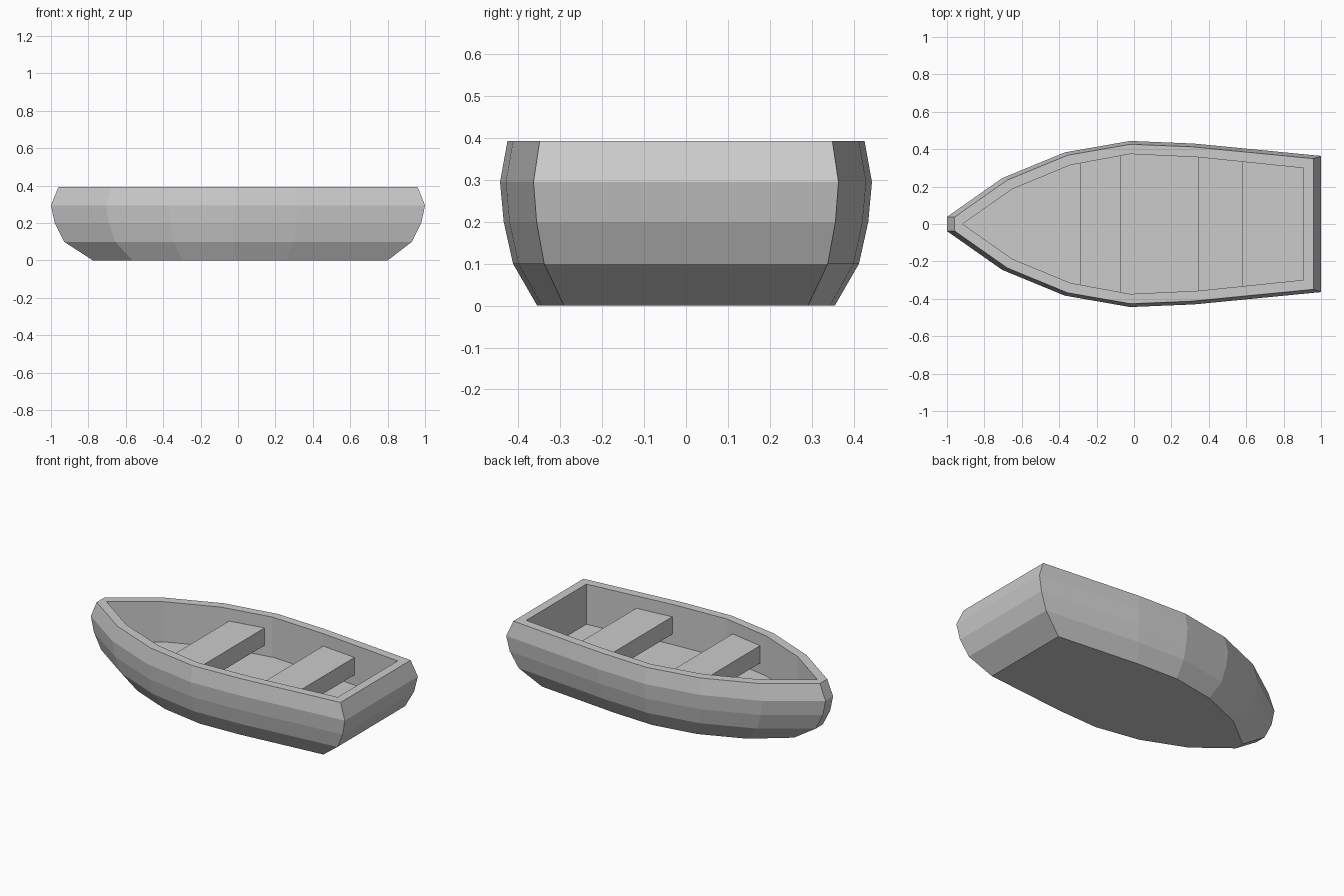
import bpy, bmesh

if "Cube" in bpy.data.objects:
    bpy.data.objects.remove(bpy.data.objects["Cube"])

# Half outlines from bow to stern (x, y): outer hull at its widest, and inner wall
OUTER = [(-1, .038), (-.705, .245), (-.37, .383), (-.02, .444), (.32, .43), (1, .364)]
INNER = [(-.917, 0), (-.65, .187), (-.34, .315), (-.02, .374), (.34, .357), (.905, .299)]
# Outer hull levels (z, scale of the outline)
LEVELS = [(0, .8), (.1, .93), (.2, .98), (.295, 1), (.393, .96)]
FLOOR_Z = .14
TOP_Z = LEVELS[-1][0]


def add_object(name, bm):
    bmesh.ops.remove_doubles(bm, verts=bm.verts, dist=1e-4)
    bmesh.ops.recalc_face_normals(bm, faces=bm.faces)
    mesh = bpy.data.meshes.new(name)
    bm.to_mesh(mesh)
    bm.free()
    obj = bpy.data.objects.new(name, mesh)
    bpy.context.collection.objects.link(obj)
    return obj


def ring(bm, half, z, s=1):
    pts = half + [(x, -y) for x, y in reversed(half)]
    return [bm.verts.new((x * s, y * s, z)) for x, y in pts]


def loft(bm, rings):
    for a, b in zip(rings, rings[1:]):
        n = len(a)
        for i in range(n):
            j = (i + 1) % n
            bm.faces.new((a[i], a[j], b[j], b[i]))
    bm.faces.new(rings[0])
    bm.faces.new(rings[-1])


def inner_y(x):
    for (x0, y0), (x1, y1) in zip(INNER, INNER[1:]):
        if x0 <= x <= x1:
            return y0 + (y1 - y0) * (x - x0) / (x1 - x0)


# Hull: up the outside, over the rim, down the inside to the floor
bm = bmesh.new()
rings = [ring(bm, OUTER, z, s) for z, s in LEVELS]
for v in (rings[0][0], rings[0][-1]):
    v.co.x = -.775
rings += [ring(bm, INNER, TOP_Z), ring(bm, INNER, FLOOR_Z)]
loft(bm, rings)
add_object("hull", bm)


# Bench planks spanning between the inner walls
def seat(name, x0, x1, z0=.205, z1=.315):
    bm = bmesh.new()
    half = [(x0, inner_y(x0) + .01), (x1, inner_y(x1) + .01)]
    loft(bm, [ring(bm, half, z0), ring(bm, half, z1)])
    add_object(name, bm)


seat("front_seat", -.29, -.07)
seat("rear_seat", .345, .58)
